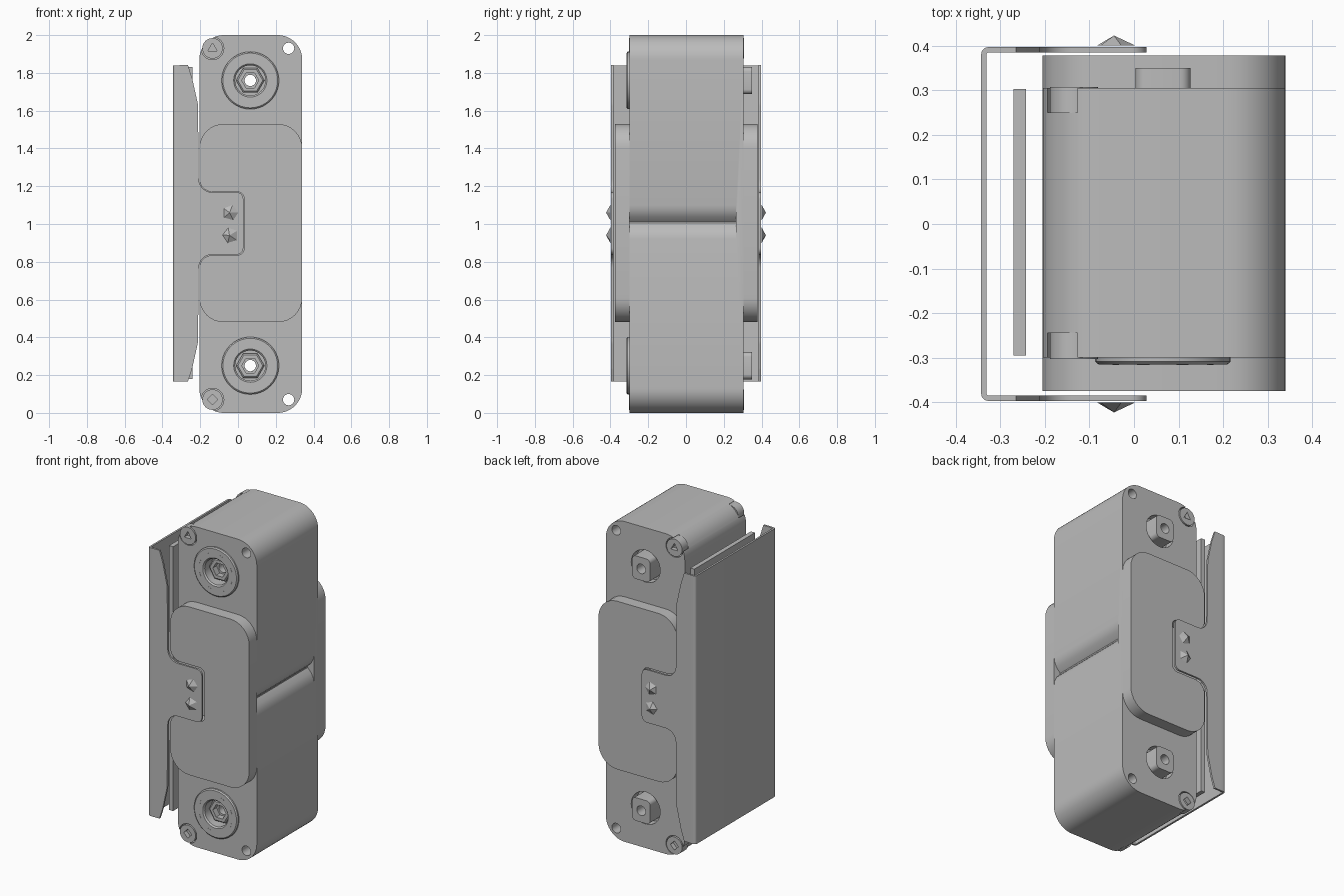
import bpy, bmesh, math
from mathutils import Vector

cube = bpy.data.objects.get("Cube")
if cube:
    bpy.data.objects.remove(cube, do_unlink=True)

grey = bpy.data.materials.new("plain grey")
grey.use_nodes = True
COLOUR = (0.5, 0.5, 0.5, 1)
grey.diffuse_color = COLOUR
grey.node_tree.nodes["Principled BSDF"].inputs["Base Color"].default_value = COLOUR


def finish(name, bm):
    bmesh.ops.remove_doubles(bm, verts=bm.verts, dist=1e-5)
    bmesh.ops.recalc_face_normals(bm, faces=bm.faces)
    mesh = bpy.data.meshes.new(name)
    bm.to_mesh(mesh)
    bm.free()
    mesh.materials.append(grey)
    ob = bpy.data.objects.new(name, mesh)
    bpy.context.collection.objects.link(ob)
    return ob


def prism(name, pts, a, b, axis="Y"):
    """Extrude an outline along y (points are x, z) or along z (points are x, y)."""
    place = (lambda p, t: (p[0], t, p[1])) if axis == "Y" else (lambda p, t: (p[0], p[1], t))
    bm = bmesh.new()
    low = [bm.verts.new(place(p, a)) for p in pts]
    high = [bm.verts.new(place(p, b)) for p in pts]
    bm.faces.new(low)
    bm.faces.new(high)
    for i in range(len(pts)):
        j = (i + 1) % len(pts)
        bm.faces.new((low[i], low[j], high[j], high[i]))
    return finish(name, bm)


def lathe(name, profile, cx, cz, n=40):
    """Revolve a closed (radius, y) profile about a y axis through (cx, cz)."""
    bm = bmesh.new()
    rings = []
    for i in range(n):
        c, s = math.cos(math.tau * i / n), math.sin(math.tau * i / n)
        rings.append([bm.verts.new((cx + r * c, y, cz + r * s)) for r, y in profile])
    m = len(profile)
    for i in range(n):
        p, q = rings[i], rings[(i + 1) % n]
        for k in range(m):
            l = (k + 1) % m
            bm.faces.new((p[k], p[l], q[l], q[k]))
    return finish(name, bm)


def rounded(corners, steps=8):
    """Outline from (x, z, fillet radius) corners."""
    out = []
    n = len(corners)
    for i, (x, z, r) in enumerate(corners):
        p = Vector((x, z))
        if r == 0:
            out.append(p)
            continue
        u = (Vector(corners[i - 1][:2]) - p).normalized()
        v = (Vector(corners[(i + 1) % n][:2]) - p).normalized()
        half = u.angle(v) / 2
        centre = p + (u + v).normalized() * (r / math.sin(half))
        d0 = p + u * (r / math.tan(half)) - centre
        d1 = p + v * (r / math.tan(half)) - centre
        sweep = math.pi - 2 * half
        for k in range(steps + 1):
            t = k / steps
            out.append(centre + (d0 * math.sin((1 - t) * sweep) + d1 * math.sin(t * sweep)) / math.sin(sweep))
    return out


def circle(cx, cz, r, n=32, turn=0.0):
    return [(cx + r * math.cos(turn + math.tau * i / n), cz + r * math.sin(turn + math.tau * i / n))
            for i in range(n)]


def cut(ob, *cutters):
    for c in cutters:
        mod = ob.modifiers.new("cut", "BOOLEAN")
        mod.object, mod.solver = c, "EXACT"
        bpy.context.view_layer.objects.active = ob
        bpy.ops.object.modifier_apply(modifier=mod.name)
        bpy.data.objects.remove(c, do_unlink=True)


LEFT, RIGHT, FRONT, BACK, MID = -0.205, 0.34, -0.3, 0.305, 1.0
HUB_X, HUBS = 0.065, (0.25, 1.76)
ENDS = (0.07, 1.93)
SCREW_X = -0.135

# Main housing with bores, corner holes, screw pockets and a side groove
body = prism("housing", rounded([(LEFT, 0, .13), (RIGHT, 0, .13), (RIGHT, 2, .13), (LEFT, 2, .13)], 12),
             FRONT, BACK)
for z in HUBS:
    cut(body, prism("bore", circle(HUB_X, z, 0.1, 40), -0.5, 0.5))
for z in ENDS:
    cut(body, prism("corner_hole", circle(0.268, z, 0.03), -0.5, 0.5))
    cut(body, prism("pocket", circle(SCREW_X, z, 0.06), -0.5, FRONT + 0.055),
        prism("pocket", circle(SCREW_X, z, 0.06), BACK - 0.055, 0.5))
upper = [(0.36, 0.1), (0.34, 0.09), (0.335, 0.06), (0.32, 0.03), (0.295, 0.004)]
groove = [(x, MID + 0.01 + d) for x, d in upper] + [(x, MID + 0.01 - d) for x, d in reversed(upper)]
cut(body, prism("groove", groove, -0.31, 0.265))

# Raised covers, notched to receive the bracket tabs
cover = rounded([(LEFT, 0.48, .13), (RIGHT, 0.48, .13), (RIGHT, 1.53, .13), (LEFT, 1.53, .13),
                 (LEFT, 1.17, .07), (0.032, 1.17, .035), (0.032, 0.835, .035), (LEFT, 0.835, .07)])
prism("front_cover", cover, -0.375, FRONT + 0.002)
prism("back_cover", cover, BACK - 0.002, 0.378)

# Bracket: web with rounded bends, then a shaped flange with a tab on each side
half, t = 0.397, 0.012
web = rounded([(-0.31, -half, 0), (-0.343, -half, .016), (-0.343, half, .016), (-0.31, half, 0),
               (-0.31, half - t, 0), (-0.331, half - t, .004), (-0.331, t - half, .004), (-0.31, t - half, 0)], 5)
prism("bracket_web", web, 0.165, 1.84, "Z")
edge = [(-0.31, 0.8375, 0), (-0.265, 0.8375, 0), (-0.243, 0.77, .1), (-0.212, 0.63, .1),
        (-0.207, 0.165, .07), (0.028, 0.165, .035)]
flange = rounded([(x, MID + 0.003 + d, r) for x, d, r in edge] +
                 [(x, MID + 0.003 - d, r) for x, d, r in reversed(edge)])
for side, name in ((-1, "front"), (1, "back")):
    prism(name + "_flange", flange, side * half, side * (half - t))
    # Faceted domed fasteners on the tab
    for i, z in enumerate((0.94, 1.06)):
        bm = bmesh.new()
        y = side * (half + 0.004)
        rim = [bm.verts.new((x, y, h)) for x, h in circle(-0.04, z, 0.042, 5, 0.6 + 0.7 * i)]
        tip = bm.verts.new((-0.045, side * 0.423, z))
        bm.faces.new(rim)
        for k in range(5):
            bm.faces.new((rim[k], rim[(k + 1) % 5], tip))
        finish(f"{name}_fastener_{i + 1}", bm)

# Inner backing strip between the bracket and the housing
prism("backing_strip", [(-0.27, -0.295), (-0.242, -0.295), (-0.242, 0.303), (-0.27, 0.303)],
      0.18, 1.83, "Z")

for i, z in enumerate(HUBS):
    tag = ("lower", "upper")[i]
    # Flanged bushing filling the bore
    lathe(tag + "_bushing", [(0.152, FRONT + 0.002), (0.152, -0.309), (0.145, -0.315), (0.088, -0.315),
                             (0.08, -0.307), (0.08, -0.24), (0.03, -0.24), (0.03, 0.25),
                             (0.101, 0.25), (0.101, FRONT + 0.002)], HUB_X, z)
    # Hexagonal nut inside the bushing
    lathe(tag + "_nut", [(0.075, -0.238), (0.075, -0.27), (0.066, -0.277), (0.045, -0.277),
                         (0.045, -0.238)], HUB_X, z, 6)
    # Small grip marks around the bushing face
    for k in range(8):
        a = math.tau * (k + 0.5) / 8
        prism(f"{tag}_grip_mark_{k + 1}",
              [(HUB_X + r * math.cos(a + d), z + r * math.sin(a + d))
               for r, d in ((0.113, -.12), (0.118, -.12), (0.118, .12), (0.113, .12))], -0.316, -0.314)
    # Flat-sided spindle at the back
    spindle = prism(tag + "_spindle", rounded([(HUB_X - .062, z - .072, .025), (HUB_X + .062, z - .072, .025),
                                               (HUB_X + .062, z + .072, .025), (HUB_X - .062, z + .072, .025)], 5),
                    0.245, 0.35)
    cut(spindle, prism("spindle_bore", circle(HUB_X, z, 0.03), 0.1, 0.5))

# Corner screws: square sockets below, triangular ones above
for i, z in enumerate(ENDS):
    sides, turn = ((4, 0.0), (3, math.pi / 2))[i]
    for y, s, name in ((FRONT, -1, "front"), (BACK, 1, "back")):
        screw = prism(f"{name}_{('lower', 'upper')[i]}_screw", circle(SCREW_X, z, 0.054),
                      y - s * 0.056, y + s * 0.003)
        cut(screw, prism("socket", circle(SCREW_X, z, 0.028, sides, turn), y - s * 0.025, y + s * 0.02))

# Smooth the curved walls, keep hard edges
bpy.ops.object.select_all(action="DESELECT")
for ob in bpy.context.collection.objects:
    if ob.type == "MESH" and "fastener" not in ob.name and "nut" not in ob.name:
        ob.select_set(True)
        bpy.context.view_layer.objects.active = ob
bpy.ops.object.shade_smooth_by_angle(angle=math.radians(30))
